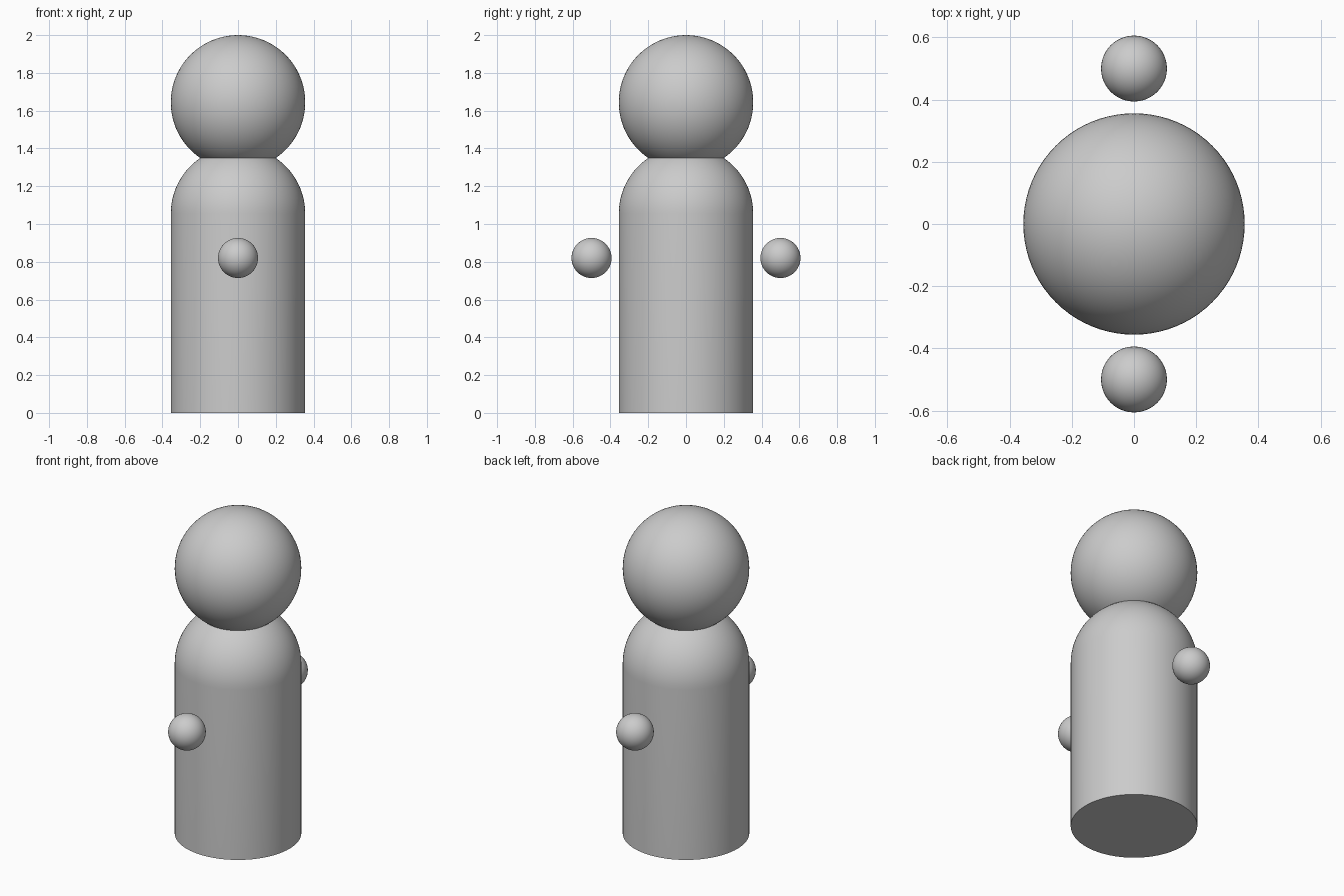
import bpy, bmesh, math

if "Cube" in bpy.data.objects:
    bpy.data.objects.remove(bpy.data.objects["Cube"])

R = 0.356          # shared radius of head and body
SHOULDER_Z = 1.055  # where the straight body turns into the dome


def shade(obj):
    bpy.ops.object.select_all(action='DESELECT')
    obj.select_set(True)
    bpy.context.view_layer.objects.active = obj
    bpy.ops.object.shade_smooth_by_angle(angle=math.radians(35))


def ball(name, radius, location, segments, rings):
    bpy.ops.mesh.primitive_uv_sphere_add(radius=radius, location=location,
                                         segments=segments, ring_count=rings)
    obj = bpy.context.object
    obj.name = name
    shade(obj)


def lathe(name, profile, steps):
    bm = bmesh.new()
    verts = [bm.verts.new((r, 0, z)) for r, z in profile]
    edges = [bm.edges.new(pair) for pair in zip(verts, verts[1:])]
    bmesh.ops.spin(bm, geom=verts + edges, cent=(0, 0, 0), axis=(0, 0, 1),
                   angle=math.tau, steps=steps)
    bmesh.ops.remove_doubles(bm, verts=bm.verts, dist=1e-5)
    bmesh.ops.recalc_face_normals(bm, faces=bm.faces)
    mesh = bpy.data.meshes.new(name)
    bm.to_mesh(mesh)
    bm.free()
    obj = bpy.data.objects.new(name, mesh)
    bpy.context.collection.objects.link(obj)
    shade(obj)


# Body: flat base, straight side and a hemispherical shoulder dome
dome = [(R * math.cos(a), SHOULDER_Z + R * math.sin(a))
        for a in (math.pi / 2 * i / 20 for i in range(20))]
lathe("body", [(0, 0), (R, 0)] + dome + [(0, SHOULDER_Z + R)], 80)

# Head resting into the dome
ball("head", R, (0, 0, 2 - R), 80, 40)

# Floating hands, one on each side
for name, side in (("hand_front", -1), ("hand_back", 1)):
    ball(name, 0.106, (0, side * 0.5, 0.82), 48, 24)
